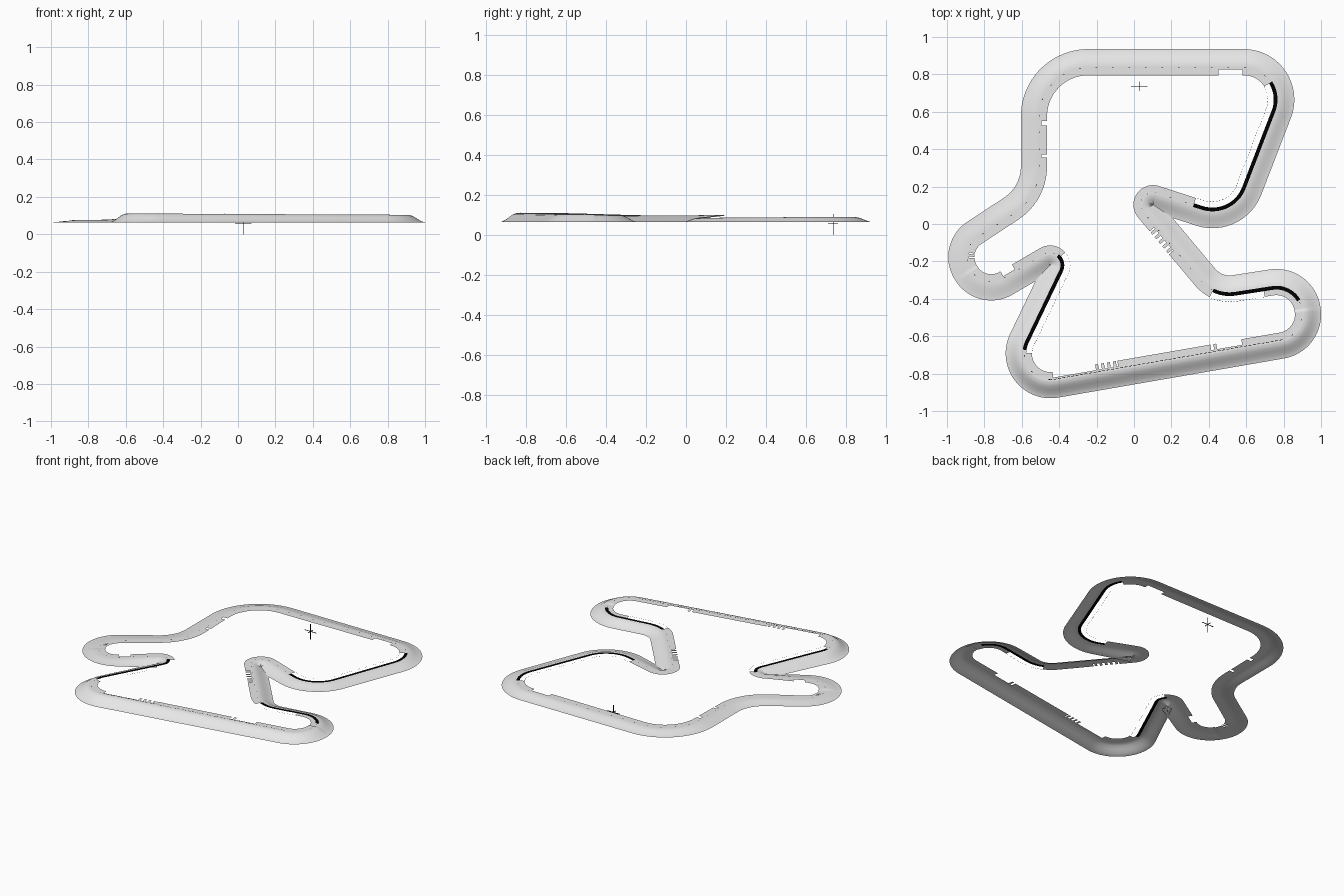
import bpy
import bmesh
import math
from mathutils import Vector

cube = bpy.data.objects.get("Cube")
if cube:
    bpy.data.objects.remove(cube, do_unlink=True)


def material(name, value):
    mat = bpy.data.materials.new(name)
    mat.use_nodes = True
    colour = (value, value, value, 1)
    mat.diffuse_color = colour
    mat.node_tree.nodes["Principled BSDF"].inputs["Base Color"].default_value = colour
    return mat


GREY = material("light_grey", 0.8)
BLACK = material("black", 0.0)
BASE = 0.064

# Corners of the circuit, clockwise: x, y, bend radius, road height
CORNERS = [
    (-0.505, 0.835, 0.26, 0.085), (0.835, 0.835, 0.17, 0.09),
    (0.526, 0.034, 0.18, 0.086), (-0.093, 0.234, 0.065, 0.099),
    (0.43, -0.39, 0.2, 0.096), (0.877, -0.321, 0.138, 0.099),
    (0.919, -0.597, 0.138, 0.104), (-0.69, -0.876, 0.14, 0.111),
    (-0.296, -0.055, 0.066, 0.098), (-0.804, -0.352, 0.125, 0.076),
    (-0.94, -0.14, 0.125, 0.072), (-0.505, 0.146, 0.3, 0.079),
]
COUNT = len(CORNERS)


def rounded_path():
    """Polygon with round corners; each point carries its place along the lap."""
    pts = []
    for i, (x, y, r, _) in enumerate(CORNERS):
        p = Vector((x, y))
        a = (p - Vector(CORNERS[i - 1][:2])).normalized()
        b = (Vector(CORNERS[(i + 1) % COUNT][:2]) - p).normalized()
        turn = math.atan2(a.x * b.y - a.y * b.x, a.dot(b))
        start = p - a * r * math.tan(abs(turn) / 2)
        side = Vector((-a.y, a.x)) * math.copysign(r, turn)
        centre = start + side
        steps = max(8, int(abs(turn) * 16))
        for k in range(steps + 1):
            f = k / steps
            c, s = math.cos(turn * f), math.sin(turn * f)
            d = Vector((-side.x * c + side.y * s, -side.x * s - side.y * c))
            pts.append((centre + d, i - 0.2 + 0.4 * f))
    return pts


def resample(pts, step):
    out = []
    for i, (p, t) in enumerate(pts):
        q, u = pts[(i + 1) % len(pts)]
        if u < t:
            u += COUNT
        n = max(1, round((q - p).length / step))
        out += [(p.lerp(q, k / n), t + (u - t) * k / n) for k in range(n)]
    return out


def height(t):
    i = math.floor(t)
    f = t - i
    f = f * f * (3 - 2 * f)
    return CORNERS[i % COUNT][3] * (1 - f) + CORNERS[(i + 1) % COUNT][3] * f


PATH = resample(rounded_path(), 0.008)
SIZE = len(PATH)
FRAMES = []
for i, (p, t) in enumerate(PATH):
    d = (PATH[(i + 1) % SIZE][0] - PATH[i - 1][0]).normalized()
    FRAMES.append((p, Vector((-d.y, d.x)), height(t), t % COUNT))


def ribbon(name, profile, mat, keep=lambda t, i: True, lift=0.0):
    """Sweep (offset, share of height) pairs round the lap where keep() allows."""
    bm = bmesh.new()
    rings = []
    for p, n, h, _ in FRAMES:
        ring = []
        for off, share in profile:
            q = p + n * off
            ring.append(bm.verts.new((q.x, q.y, BASE + (h - BASE) * share + lift)))
        rings.append(ring)
    for i in range(SIZE):
        if keep(FRAMES[i][3], i):
            a, b = rings[i], rings[(i + 1) % SIZE]
            for j in range(len(profile) - 1):
                bm.faces.new((a[j], b[j], b[j + 1], a[j + 1]))
    loose = [v for v in bm.verts if not v.link_faces]
    bmesh.ops.delete(bm, geom=loose, context="VERTS")
    mesh = bpy.data.meshes.new(name)
    bm.to_mesh(mesh)
    bm.free()
    mesh.materials.append(mat)
    mesh.shade_smooth()
    obj = bpy.data.objects.new(name, mesh)
    bpy.context.collection.objects.link(obj)
    return obj


def within(t, spans):
    return any(a <= t <= b for a, b in spans)


# Stretches with an open inner side, single gaps, and ladders of small gaps
OPEN = [(1.0, 2.3), (3.95, 4.65), (7.12, 7.97)]
GAPS = [(0.7, 0.79), (6.3, 6.365), (6.69, 6.8),
        (8.6, 8.78), (11.3, 11.34), (11.69, 11.74)]
LADDERS = [(3.32, 3.52), (6.375, 6.39), (6.63, 6.68), (9.93, 9.99)]
STRIPES = [(1.0, 2.3), (3.95, 5.1), (7.14, 8.0)]
HALF = 0.01


def has_road(t, i):
    if within(t, OPEN + GAPS):
        return False
    return not (within(t, LADDERS) and i % 4 < 2)


def is_stripe(t, i):
    return within(t, STRIPES)


def is_dash(t, i):
    if is_stripe(t, i):
        return False
    return i % 3 > 0 if 6.15 < t < 6.85 else i % 11 == 0


# Sloping embankment on the outside of the lap
ribbon("embankment", [(HALF, 1), (0.022, 0.96), (0.036, 0.83), (0.055, 0.53),
                      (0.075, 0.22), (0.09, 0.06), (0.1, 0)], GREY)

# Flat road edge on the inside, and the strip joining it to the embankment
ribbon("road_edge", [(-0.04, 1), (-HALF, 1)], GREY, has_road)
ribbon("road_joint", [(-HALF, 1), (HALF, 1)], GREY,
       lambda t, i: not is_stripe(t, i))

# Black kerb stripes, thin broken line, and dots along the open stretches
ribbon("kerb_stripe", [(-HALF, 1), (HALF, 1)], BLACK, is_stripe)
ribbon("dashed_line", [(-0.0015, 1), (0.0015, 1)], BLACK, is_dash, 0.001)
ribbon("dotted_edge", [(-0.042, 1), (-0.0405, 1)], BLACK,
       lambda t, i: within(t, OPEN) and i % 2 == 0)

# Small three-way marker inside the lap
for axis, dims, z in (("x", (0.09, 0.003, 0.003), 0.056),
                      ("y", (0.003, 0.05, 0.003), 0.056),
                      ("z", (0.003, 0.003, 0.106), 0.053)):
    bpy.ops.mesh.primitive_cube_add(size=1, location=(0.028, 0.737, z))
    bar = bpy.context.object
    bar.name = "marker_bar_" + axis
    bar.scale = dims
    bar.data.materials.append(BLACK)
